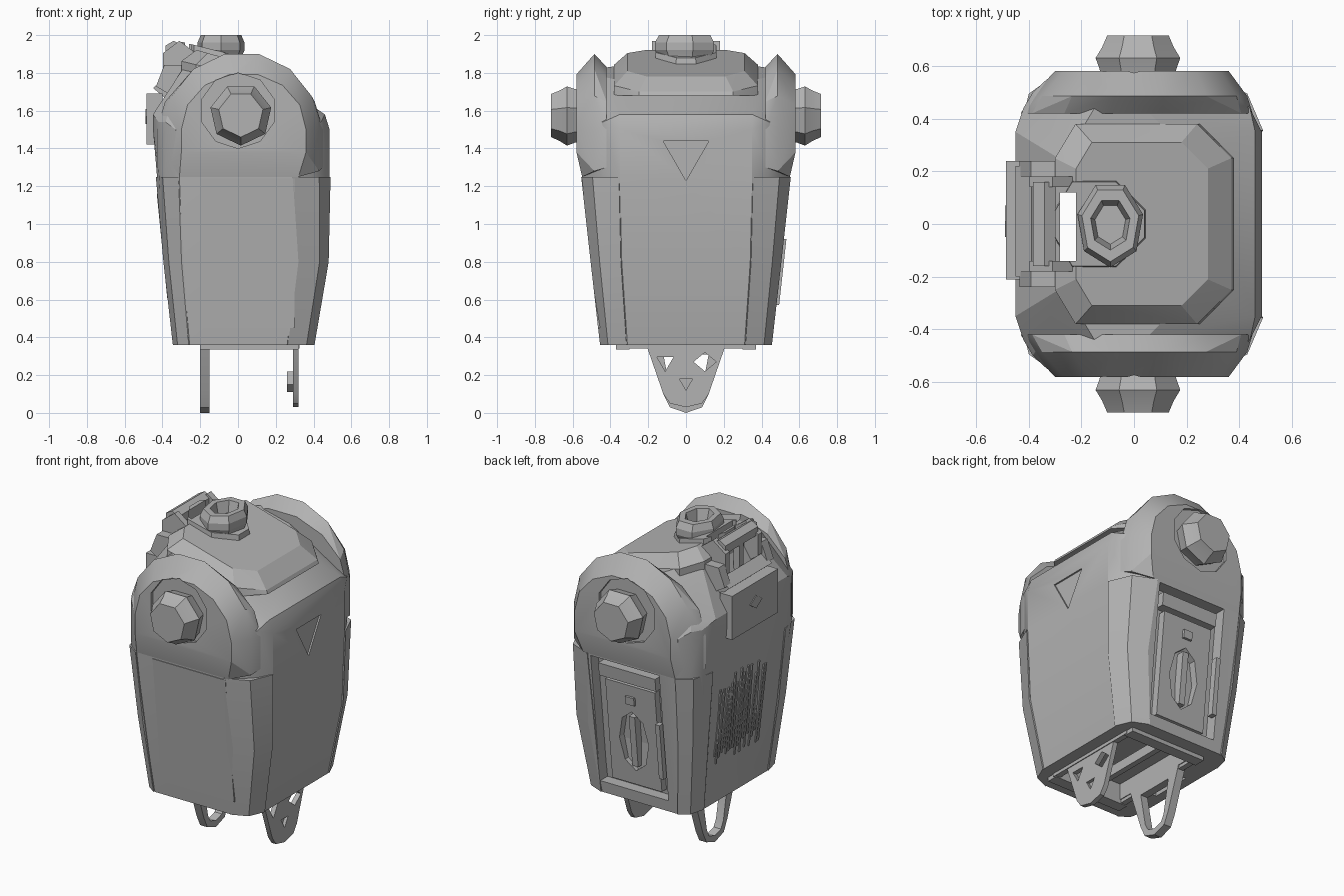
import bpy, bmesh, math, random

random.seed(4)
cube = bpy.data.objects.get("Cube")
if cube:
    bpy.data.objects.remove(cube)

grey = bpy.data.materials.new("plain grey")
grey.use_nodes = True
shade = .45
grey.diffuse_color = (shade, shade, shade, 1)
grey.node_tree.nodes["Principled BSDF"].inputs["Base Color"].default_value = grey.diffuse_color

FLOOR = .36
ENDS = {"front": -1, "back": 1}


def finish(name, bm):
    bmesh.ops.recalc_face_normals(bm, faces=bm.faces)
    mesh = bpy.data.meshes.new(name)
    bm.to_mesh(mesh)
    bm.free()
    mesh.materials.append(grey)
    ob = bpy.data.objects.new(name, mesh)
    bpy.context.collection.objects.link(ob)
    return ob


def hull(name, points):
    """Convex solid round a cloud of points."""
    bm = bmesh.new()
    for point in points:
        bm.verts.new(point)
    bmesh.ops.convex_hull(bm, input=bm.verts[:])
    loose = [v for v in bm.verts if not v.link_faces]
    bmesh.ops.delete(bm, geom=loose, context='VERTS')
    bmesh.ops.dissolve_limit(bm, angle_limit=.02, verts=bm.verts[:], edges=bm.edges[:])
    return finish(name, bm)


def box(name, xs, ys, zs):
    return hull(name, [(x, y, z) for x in xs for y in ys for z in zs])


def prism_x(name, outline, xs):
    return hull(name, [(x, y, z) for x in xs for y, z in outline])


def prism_y(name, outline, ys):
    return hull(name, [(x, y, z) for y in ys for x, z in outline])


def ngon(sides, u, v, width, height):
    """Regular outline with its first corner pointing down."""
    angles = [math.tau * i / sides for i in range(sides)]
    return [(u + width * math.sin(t), v - height * math.cos(t)) for t in angles]


def ring(z, left, right, half, corner, tilt=0):
    """Rectangle with cut corners, optionally sloping down towards the right."""
    flat = []
    for side in ENDS.values():
        flat += [(left, side * (half - corner)), (left + corner * .6, side * half),
                 (right - corner, side * half), (right, side * (half - corner))]
    return [(x, y, z - tilt * x) for x, y in flat]


def arch(middle, width, height, y, foot):
    """Half ellipse standing on two straight legs."""
    steps = 7
    angles = [math.pi * i / steps for i in range(steps + 1)]
    curve = [(middle + width * math.cos(t), y, 1.5 + height * math.sin(t)) for t in angles]
    return curve + [(middle - width, y, foot), (middle + width, y, foot)]


def wall(z):
    """Distance of the leaning end walls from the centre."""
    return .45 + .11 * (z - FLOOR)


def slab(name, xs, zs, depths, side=1):
    return hull(name, [(x, side * (wall(z) + d), z) for x in xs for z in zs for d in depths])


def lathe(name, profile, sides, place):
    """Revolve (radius, distance) pairs; place maps each point into space."""
    bm = bmesh.new()
    rings = []
    for radius, distance in profile:
        circle = ngon(sides, 0, 0, radius, radius)
        rings.append([bm.verts.new(place(a, b, distance)) for a, b in circle])
    for low, high in zip(rings, rings[1:]):
        for i in range(sides):
            bm.faces.new((low[i - 1], low[i], high[i], high[i - 1]))
    bm.faces.new(rings[0])
    bm.faces.new(rings[-1])
    return finish(name, bm)


def cut(ob, *cutters):
    """Subtract the cutters for good and remove them."""
    for cutter in cutters:
        mod = ob.modifiers.new("cut", 'BOOLEAN')
        mod.operation, mod.solver, mod.object = 'DIFFERENCE', 'EXACT', cutter
    graph = bpy.context.evaluated_depsgraph_get()
    graph.update()
    mesh = bpy.data.meshes.new_from_object(ob.evaluated_get(graph))
    ob.modifiers.clear()
    ob.data = mesh
    for cutter in cutters:
        bpy.data.objects.remove(cutter)


def shaft():
    return box("shaft_cutter", (-.28, -.22), (-.14, .12), (.2, 2.2))


# Tapered body with a sloping crown, a recess in the back and a hollow base
levels = [(FLOOR, -.34, .4, .45, .14), (.8, -.39, .475, .5, .16), (1.25, -.43, .485, .55, .2)]
cloud = [point for level in levels for point in ring(*level)]
cloud += ring(1.5, -.45, .485, .55, .2) + ring(1.58, -.45, .46, .48, .13)
cloud += ring(1.28, -.42, .44, .5, .06) + ring(1.54, -.42, .44, .5, .06)
body = hull("body", cloud + ring(1.79, -.27, .24, .44, .2, tilt=.24))
cut(body, shaft(),
    slab("recess_cutter", (-.2, .27), (.43, 1.24), (-.07, .3)),
    box("base_cutter", (-.15, .27), (-.3, .3), (.2, .46)),
    prism_x("notch_cutter", ngon(3, 0, 1.37, .14, .14), (.475, .6)))

# Raised roof panel
roof = hull("roof_panel", ring(1.68, -.3, .38, .38, .13) + ring(1.79, -.3, .37, .38, .13, tilt=.24)
            + ring(1.86, -.22, .28, .31, .1, tilt=.28))
cut(roof, shaft())


def armour_corner(level, across):
    """Bulging cross-section of one corner strip at one height."""
    z, left, right, half, corner = level
    edge, inset = (right, corner) if across > 0 else (left, -corner * .6)
    edge, half = edge + across * .005, half + .005
    return [(edge, half - corner, z), (edge - inset, half, z), (edge - inset, half - corner, z),
            (edge - inset * .3, half - corner * .3, z)]


for word, side in ENDS.items():
    # Arched end shell flowing into the wall below, with a round socket and a knob
    shell = arch(.01, .44, .34, side * .42, 1.3) + arch(.02, .41, .41, side * .485, 1.28)
    shell += [(x, side * .55, 1.25) for x in (-.31, .32)]
    shell = hull(word + "_shell", shell + arch(.03, .33, .3, side * .58, 1.38))
    cut(shell, lathe("socket_cutter", [(.2, .56), (.2, .7)], 10,
                     lambda a, b, d: (a, side * d, b + 1.6)))
    knob = [(.14, .55), (.15, .59), (.165, .63), (.14, .67), (.12, .715)]
    lathe(word + "_knob", knob, 7, lambda a, b, d: (a + .015, side * d, b + 1.58))
    # Armour strips over the lower corners
    for hand, across in (("left", 1), ("right", -1)):
        strip = [point for level in levels for point in armour_corner(level, across)]
        hull(word + "_" + hand + "_armour", [(x, side * y, z) for x, y, z in strip])

# Front door plate
slab("front_door", (-.2, .3), (.45, 1.24), (-.02, .006), side=-1)

# Back hatch with an oval hollow, grip, latch and lever
hatch = slab("back_hatch", (-.14, .2), (.46, 1.1), (-.1, -.025))
cut(hatch, prism_y("oval_cutter", ngon(8, .03, .74, .1, .19), (.42, .7)))
slab("hatch_grip", (.01, .05), (.58, .9), (-.1, -.02))
slab("hatch_head", (-.16, .23), (1.12, 1.2), (-.08, -.01))
slab("hatch_latch", (0, .06), (.98, 1.03), (-.04, -.01))
slab("side_lever", (-.19, -.16), (.57, .92), (-.02, .02))

# Block with a diamond stud on the right side
box("side_block", (-.485, -.4), (-.21, .24), (1.42, 1.69))
prism_x("diamond_stud", ngon(4, .01, 1.57, .06, .04), (-.47, -.49))

# Ragged vent slats below the block
for i in range(20):
    start = i * .023 - .18
    lean = random.uniform(-.02, .02)
    bottom, top = random.uniform(.6, .72), random.uniform(1.05, 1.17)
    hull("vent_slat", [(-.34 - .1 * (z - FLOOR) - d, start + shift + w, z)
                       for z, shift in ((bottom, 0), (top, lean))
                       for d in (-.02, .01) for w in (0, .012)])

# Open cage above the block
for side in ENDS.values():
    prism_y("cage_post", ngon(6, -.31, 1.84, .1, .13), (side * .14, side * .18))
    prism_y("cage_foot", ngon(5, -.32, 1.76, .12, .1), (side * .18, side * .24))
prism_y("cage_top_bar", ngon(6, -.34, 1.92, .05, .05), (-.16, .16))
prism_y("cage_sill", ngon(4, -.39, 1.72, .06, .05), (-.2, .22))
box("cage_strut", (-.38, -.34), (-.02, .02), (1.7, 1.9))

# Filler neck and flared cap on the roof
neck = hull("filler_neck", ring(1.8, -.3, .05, .17, .11) + ring(1.89, -.3, .04, .16, .11, tilt=.25))
cut(neck, shaft())
cap = [(.11, 1.8), (.12, 1.86), (.15, 1.92), (.15, 1.96), (.13, 2), (.09, 2), (.07, 1.93)]
lathe("filler_cap", cap, 7, lambda a, b, d: (a * .85 - .09, b * 1.1, d))

# Base rails and slats
for side in ENDS.values():
    box("base_rail", (-.2, .32), (side * .3, side * .37), (.335, .4))
for x in (-.19, .05, .29):
    box("base_slat", (x, x + .035), (-.32, .32), (.34, .4))


def lug_outline(sides, top, spread, width, height):
    """Rounded tip widening to two upper corners."""
    return ngon(sides, 0, .1, width, height) + [(-spread, top), (spread, top)]


# Open loop lug and pierced plate lug hanging below
loop = prism_x("right_loop_lug", lug_outline(8, FLOOR, .21, .12, .1), (-.2, -.15))
cut(loop, prism_x("loop_cutter", lug_outline(8, .31, .12, .08, .06), (-.3, 0)))
plate = prism_x("left_plate_lug", lug_outline(8, FLOOR, .21, .12, .07), (.29, .32))
holes = [ngon(3, -.11, .27, .05, .05), ngon(4, .1, .27, .06, .05), ngon(3, 0, .16, .04, .04)]
cut(plate, *[prism_x("hole_cutter", hole, (.2, .4)) for hole in holes])
prism_x("lug_bump", ngon(5, 0, .17, .05, .06), (.26, .3))

# Smooth shading with crisp edges
bpy.ops.object.select_all(action='DESELECT')
for ob in bpy.context.collection.objects:
    if ob.type == 'MESH' and grey.name in ob.data.materials:
        ob.select_set(True)
        bpy.context.view_layer.objects.active = ob
bpy.ops.object.shade_smooth_by_angle(angle=math.radians(20))
